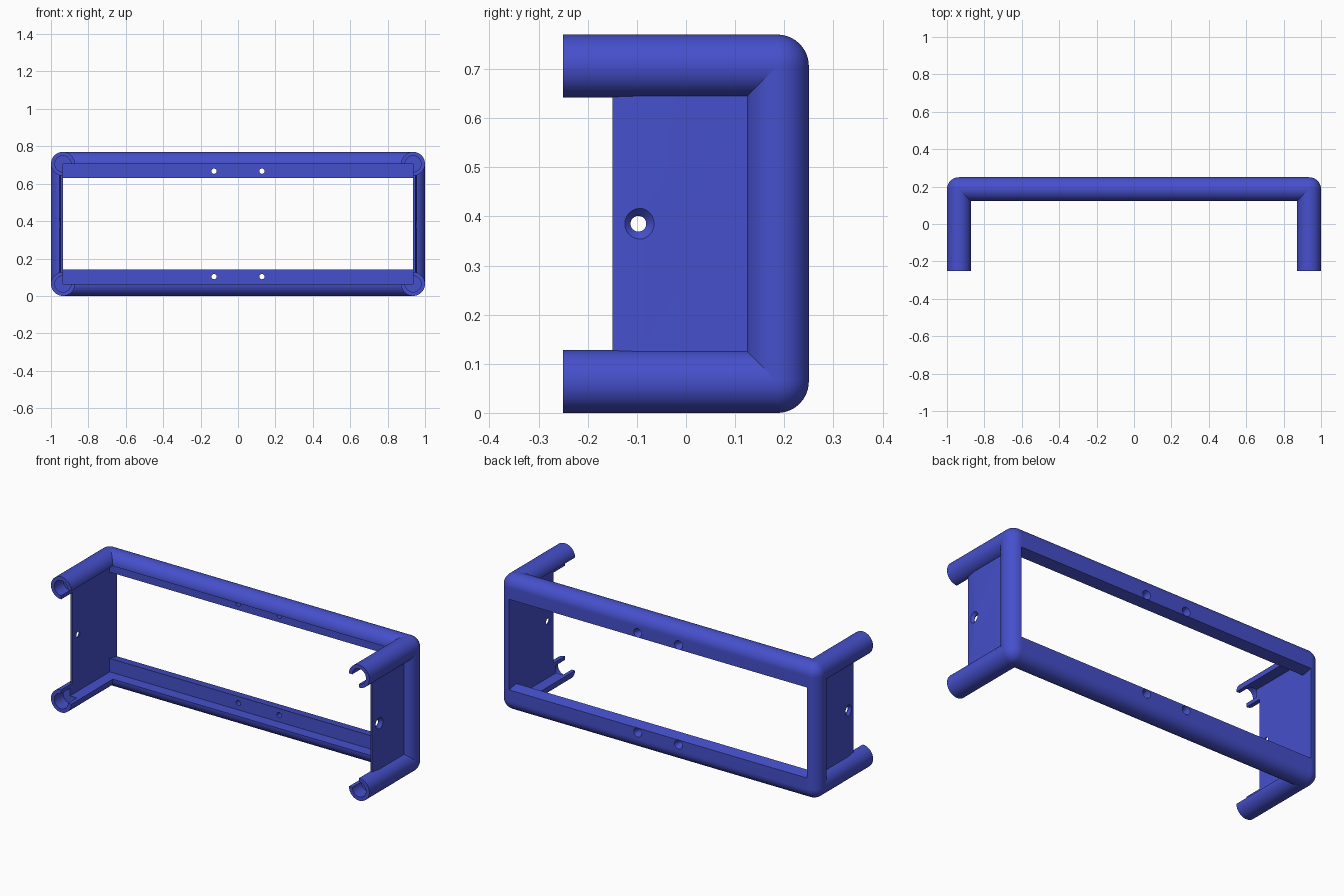
import bpy, bmesh, math
from mathutils import Matrix, Vector

if "Cube" in bpy.data.objects:
    bpy.data.objects.remove(bpy.data.objects["Cube"])

R = 0.064                      # tube radius
BORE = 0.043                   # socket radius in the leg ends
X, Y = 1 - R, 0.25 - R         # tube centre lines
Z0, Z1 = R, 0.77 - R
ZM = 0.385

mat = bpy.data.materials.new("blue")
mat.diffuse_color = (0.06, 0.08, 0.6, 1)
mat.use_nodes = True
mat.node_tree.nodes["Principled BSDF"].inputs["Base Color"].default_value = mat.diffuse_color


def finish(bm, name):
    bmesh.ops.recalc_face_normals(bm, faces=bm.faces)
    me = bpy.data.meshes.new(name)
    bm.to_mesh(me)
    bm.free()
    ob = bpy.data.objects.new(name, me)
    bpy.context.collection.objects.link(ob)
    me.materials.append(mat)
    return ob


def prism(name, pts, vec):
    """Extrude a flat outline along vec."""
    bm = bmesh.new()
    f = bm.faces.new([bm.verts.new(p) for p in pts])
    g = bmesh.ops.extrude_face_region(bm, geom=[f])
    bmesh.ops.translate(bm, vec=vec, verts=[v for v in g['geom'] if isinstance(v, bmesh.types.BMVert)])
    return finish(bm, name)


def arc(r, a0, a1):
    n = abs(a1 - a0) // 6
    angs = [math.radians(a0 + (a1 - a0) * i / n) for i in range(n + 1)]
    return [(r * math.cos(a), r * math.sin(a)) for a in angs]


def drill(base, a, b, r1, r2):
    """Cut a round or conical hole from a to b."""
    a, b = Vector(a), Vector(b)
    rot = (b - a).to_track_quat('Z', 'Y').to_matrix().to_4x4()
    bm = bmesh.new()
    bmesh.ops.create_cone(bm, cap_ends=True, segments=32, radius1=r1, radius2=r2,
                          depth=(b - a).length, matrix=Matrix.Translation((a + b) / 2) @ rot)
    cutter = finish(bm, "cutter")
    cutter.hide_render = True
    m = base.modifiers.new("hole", 'BOOLEAN')
    m.operation, m.object, m.solver = 'DIFFERENCE', cutter, 'EXACT'
    bpy.context.view_layer.objects.active = base
    bpy.ops.object.modifier_apply(modifier=m.name)
    bpy.data.objects.remove(cutter)


parts = []

# Back bars: rounded outside, flat screw flange towards the window
for s, zc, word in ((1, Z1, "top"), (-1, Z0, "bottom")):
    prof = arc(R, 180, 0) + [(R, -0.064), (0, -0.076), (0, 0)]
    bar = prism(word + "_back_bar", [(-X, Y + u, zc + s * v) for u, v in prof], (2 * X, 0, 0))
    for x in (-0.128, 0.128):
        z = zc - s * 0.039
        drill(bar, (x, 0.1, z), (x, 0.3, z), 0.014, 0.014)
        drill(bar, (x, 0.215, z), (x, 0.26, z), 0.012, 0.029)
    parts.append(bar)

for sx, side in ((1, "right"), (-1, "left")):
    # Upright: half-round, flat towards the window
    parts.append(prism(side + "_upright", [(sx * (X + u), Y + v, Z0) for u, v in arc(R, -90, 90)],
                       (0, 0, Z1 - Z0)))

    # Side panel with a slightly tapered front edge and a countersunk hole
    prof = [(0, -0.15), (0.012, -0.15), (0.02, -0.09), (0.02, Y), (0, Y)]
    panel = prism(side + "_panel", [(sx * (X + u), y, Z0) for u, y in prof], (0, 0, Z1 - Z0))
    drill(panel, (sx * 0.9, -0.097, ZM), (sx, -0.097, ZM), 0.016, 0.016)
    drill(panel, (sx * 0.938, -0.097, ZM), (sx * 0.957, -0.097, ZM), 0.015, 0.033)
    parts.append(panel)

    for sz, zc, word in ((1, Z1, "top"), (-1, Z0, "bottom")):
        # Leg: three-quarter round, hollow socket at the front end
        def place(pts, y):
            return [(sx * (X + u), y, zc + sz * v) for u, v in pts]
        parts.append(prism(f"{word}_{side}_leg", place(arc(R, -90, 180) + [(0, 0)], -0.17), (0, Y + 0.17, 0)))
        parts.append(prism(f"{word}_{side}_leg_socket",
                           place(arc(R, -90, 180) + arc(BORE, 180, -90), -0.25), (0, 0.08, 0)))

        # Corner: one eighth of a ball
        c = Vector((sx * X, Y, zc))
        bm = bmesh.new()
        bmesh.ops.create_uvsphere(bm, u_segments=60, v_segments=30, radius=R)
        bad = [f for f in bm.faces if (lambda p: p.x * sx < -1e-5 or p.y < -1e-5 or p.z * sz < -1e-5)(f.calc_center_median())]
        bmesh.ops.delete(bm, geom=bad, context='FACES')
        bmesh.ops.translate(bm, vec=c, verts=bm.verts)
        ball = finish(bm, f"{word}_{side}_corner")
        n = ball.data.polygons[0]
        if n.normal.dot(n.center - c) < 0:
            ball.data.flip_normals()
        parts.append(ball)

# Smooth the round faces, keep edges sharp
for ob in bpy.data.objects:
    ob.select_set(ob in parts)
bpy.context.view_layer.objects.active = parts[0]
bpy.ops.object.shade_smooth_by_angle(angle=math.radians(25))
